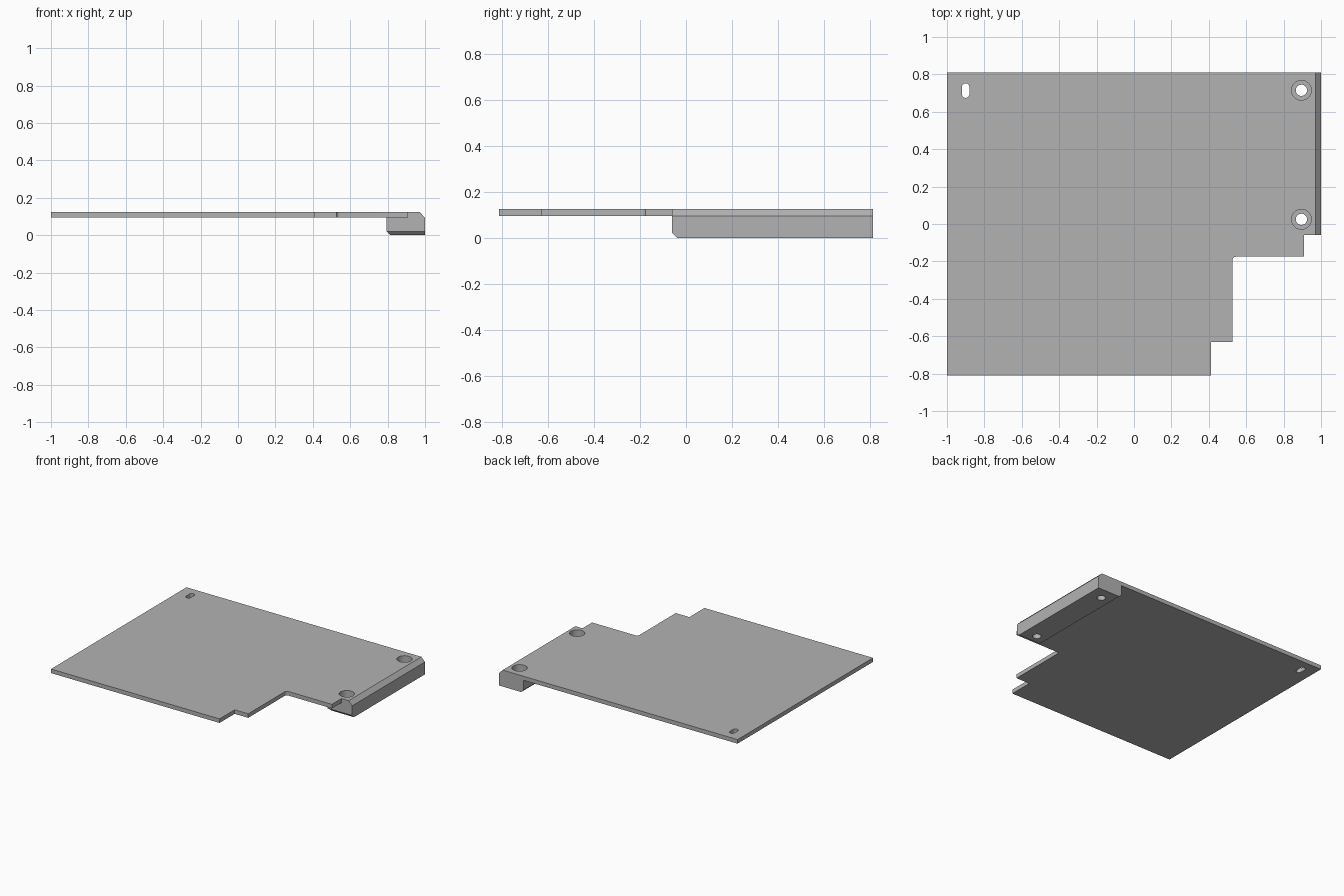
import bpy, bmesh
from math import sin, cos, pi

if "Cube" in bpy.data.objects:
    bpy.data.objects.remove(bpy.data.objects["Cube"], do_unlink=True)

TOP, UNDER = 0.125, 0.094
BACK, FRONT = 0.811, -0.811
RAIL_FRONT = -0.06

grey = bpy.data.materials.new("grey metal")
grey.use_nodes = True
colour = (0.45, 0.45, 0.45, 1)
grey.diffuse_color = colour
grey.node_tree.nodes["Principled BSDF"].inputs["Base Color"].default_value = colour


def arc(cx, cy, r, start, end, steps):
    return [(cx + r * cos(start + (end - start) * i / steps),
             cy + r * sin(start + (end - start) * i / steps)) for i in range(steps + 1)]


def prism(name, outline, z0, z1, edit=None):
    """Extrude a flat outline between two heights."""
    bm = bmesh.new()
    face = bm.faces.new([bm.verts.new((x, y, z0)) for x, y in outline])
    new = bmesh.ops.extrude_face_region(bm, geom=[face])["geom"]
    for v in new:
        if isinstance(v, bmesh.types.BMVert):
            v.co.z = z1
    bmesh.ops.recalc_face_normals(bm, faces=bm.faces[:])
    if edit:
        edit(bm)
    mesh = bpy.data.meshes.new(name)
    bm.to_mesh(mesh)
    bm.free()
    mesh.materials.append(grey)
    obj = bpy.data.objects.new(name, mesh)
    bpy.context.collection.objects.link(obj)
    return obj


def combine(target, other, operation):
    mod = target.modifiers.new(operation.title(), "BOOLEAN")
    mod.operation, mod.solver, mod.object = operation, "EXACT", other
    bpy.context.view_layer.objects.active = target
    bpy.ops.object.modifier_apply(modifier=mod.name)
    bpy.data.objects.remove(other, do_unlink=True)


# Sloped top edge above the rail
def slope_edge(bm):
    for v in bm.verts:
        if v.co.x > 0.99 and v.co.z > UNDER + 0.01:
            v.co.x = 0.97


# Chamfers along the front and inner bottom edges of the rail
def chamfer_bottom(bm):
    edges = [e for e in bm.edges if all(v.co.z < 0.01 for v in e.verts)
             and (all(v.co.y < 0 for v in e.verts) or all(v.co.x < 0.9 for v in e.verts))]
    bmesh.ops.bevel(bm, geom=edges, offset=0.021, segments=1, affect="EDGES")


# Stepped plate with a small fillet in the inner corner
outline = [(-1, FRONT), (0.413, FRONT), (0.413, -0.63), (0.527, -0.63)]
outline += arc(0.545, -0.193, 0.018, pi, pi / 2, 6)
outline += [(0.91, -0.175), (0.91, RAIL_FRONT), (1, RAIL_FRONT), (1, BACK), (-1, BACK)]
plate = prism("stepped_plate", outline, UNDER, TOP, slope_edge)

# Mounting rail under the plate
rail = prism("mounting_rail", [(0.793, RAIL_FRONT), (1, RAIL_FRONT), (1, BACK), (0.793, BACK)],
             0, UNDER, chamfer_bottom)
combine(plate, rail, "UNION")

# Counterbored screw holes
for y in (0.025, 0.715):
    for radius, bottom in ((0.03, -0.1), (0.053, 0.05)):
        hole = prism("hole_cutter", arc(0.895, y, radius, 0, 2 * pi, 32)[:-1], bottom, 0.3)
        combine(plate, hole, "DIFFERENCE")

# Rounded slot
slot = arc(-0.9, 0.732, 0.02, 0, pi, 8) + arc(-0.9, 0.694, 0.02, pi, 2 * pi, 8)
combine(plate, prism("slot_cutter", slot, -0.1, 0.3), "DIFFERENCE")

# Smooth the hole walls, keep sharp edges
bpy.ops.object.select_all(action="DESELECT")
plate.select_set(True)
bpy.context.view_layer.objects.active = plate
bpy.ops.object.shade_smooth_by_angle(angle=pi / 6)
